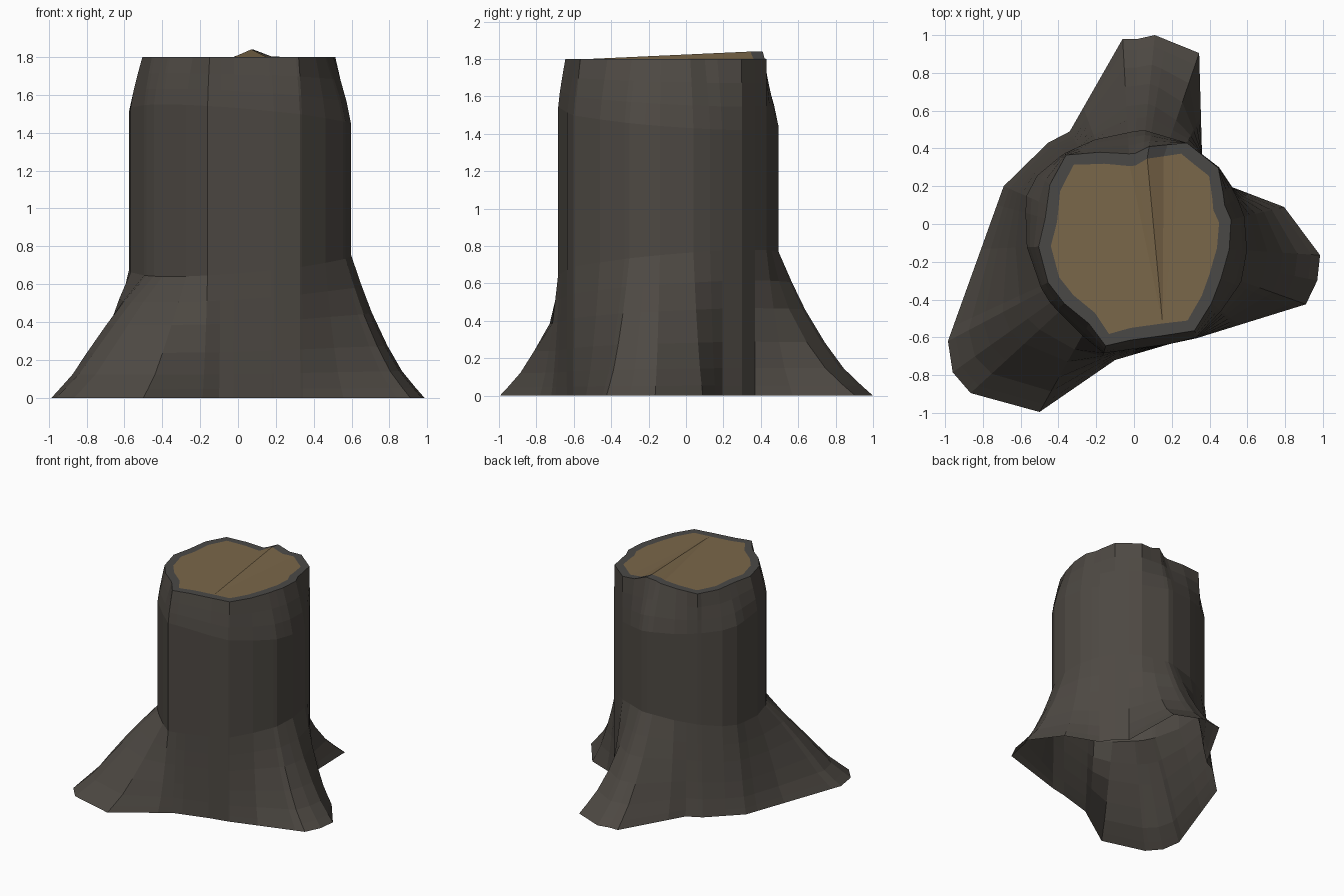
import bpy, bmesh, math

if "Cube" in bpy.data.objects:
    bpy.data.objects.remove(bpy.data.objects["Cube"])

CX, CY = 0.0, -0.1   # trunk axis

# Outlines seen from above: ground, trunk and cut top
BASE = [(.36, .37), (.345, .905), (.11, 1), (.02, .98), (-.06, .98), (-.34, .49), (-.455, .43),
        (-.69, .2), (-.985, -.62), (-.96, -.785), (-.865, -.895), (-.5, -.995), (-.1, -.72),
        (.19, -.635), (.33, -.605), (.91, -.425), (.97, -.3), (.985, -.165), (.795, .09),
        (.52, .195), (.45, .3)]
TRUNK = [(.605, -.1), (.58, .07), (.52, .19), (.45, .3), (.36, .37), (.28, .43), (.045, .5),
         (-.2, .45), (-.36, .38), (-.5, .28), (-.57, .15), (-.58, -.05), (-.55, -.22),
         (-.46, -.4), (-.34, -.53), (-.17, -.685), (.19, -.635), (.33, -.6), (.5, -.42), (.57, -.3)]
TOP = [(.505, -.13), (.515, .02), (.48, .1), (.455, .29), (.28, .43), (.08, .41), (0, .37),
       (-.18, .38), (-.36, .365), (-.445, .21), (-.47, .03), (-.505, -.12), (-.455, -.31),
       (-.37, -.42), (-.235, -.53), (-.15, -.645), (-.02, -.615), (.16, -.59), (.32, -.565),
       (.41, -.42), (.46, -.29)]


def angle(p):
    return math.atan2(p[1] - CY, p[0] - CX) % math.tau


def radius(poly, a):
    """Distance from the axis to the outline in direction a."""
    dx, dy = math.cos(a), math.sin(a)
    best = 0
    for p, q in zip(poly, poly[1:] + poly[:1]):
        px, py, ex, ey = p[0] - CX, p[1] - CY, q[0] - p[0], q[1] - p[1]
        den = dx * ey - dy * ex
        if abs(den) > 1e-9:
            r = (px * ey - py * ex) / den
            s = (px * dy - py * dx) / den
            if -1e-6 <= s <= 1 + 1e-6:
                best = max(best, r)
    return best


def material(name, rgb):
    m = bpy.data.materials.new(name)
    m.diffuse_color = (*rgb, 1)
    m.use_nodes = True
    m.node_tree.nodes["Principled BSDF"].inputs["Base Color"].default_value = m.diffuse_color
    return m


def make(name, bm, mat):
    me = bpy.data.meshes.new(name)
    bm.normal_update()
    bm.to_mesh(me)
    bm.free()
    me.materials.append(mat)
    ob = bpy.data.objects.new(name, me)
    bpy.context.collection.objects.link(ob)


# One column of vertices for every outline corner, base corners first
cols = []
for a in [angle(p) for p in BASE + TOP]:
    if all(abs(a - b) > 0.02 for b in cols):
        cols.append(a)
cols.sort()
N = len(cols)


def point(a, r, z):
    return (CX + r * math.cos(a), CY + r * math.sin(a), z)


def lift(a, r):
    """Small raised splinter at the back of the cut."""
    x, y, _ = point(a, r, 0)
    return .04 * max(0, 1 - abs(x - .08) / .105) if y > 0 else 0


def flare(a, u, f):
    """Root spread at height u: fuller on the left root, creased on the back root."""
    full = .65 * max(0, math.cos(a - math.radians(190))) ** 2
    crease = .3 * math.exp(-((a - math.radians(71)) / .1) ** 2)
    return f + (full - crease) * u * (1 - u)


def loft(bm, rings):
    rows = [[bm.verts.new(p) for p in ring] for ring in rings]
    for lo, hi in zip(rows, rows[1:]):
        for i in range(N):
            j = (i + 1) % N
            bm.faces.new((lo[i], lo[j], hi[j], hi[i]))


base = [radius(BASE, a) for a in cols]
trunk = [min(radius(TRUNK, a), b) for a, b in zip(cols, base)]
top = [radius(TOP, a) for a in cols]

# Bark: root flare, straight trunk, taper to the cut
rings = []
for u, f in ((0, 1), (.07, .88), (.19, .69), (.37, .49), (.6, .28), (.79, .14), (1, 0)):
    rings.append([point(a, t + (b - t) * flare(a, u, f), u * (.71 + .07 * math.cos(a - .87)))
                  for a, b, t in zip(cols, base, trunk)])
for s, f in ((0, 0), (.33, .25), (.66, .6), (1, 1)):
    ring = []
    for a, t, c in zip(cols, trunk, top):
        start = 1.485 - .065 * math.cos(a - .785)
        z = start + (1.8 - start) * s + (lift(a, c) if f == 1 else 0)
        ring.append(point(a, t + (c - t) * f, z))
    rings.append(ring)
bm = bmesh.new()
loft(bm, rings)
make("bark_trunk_and_roots", bm, material("dark bark", (.075, .066, .056)))

# Bark rim around the cut
inner = [point(a, c - .065, 1.8 + lift(a, c)) for a, c in zip(cols, top)]
bm = bmesh.new()
loft(bm, [rings[-1], inner])
make("bark_rim", bm, material("grey rim", (.068, .066, .062)))

# Cut wood: two flat halves and a narrow fold up to the splinter
bm = bmesh.new()
v = [bm.verts.new(p) for p in inner]
up = [i for i in range(N) if inner[i][2] > 1.8001]
a, b = up[0] - 1, up[-1] + 1
f = min(range(N), key=lambda i: abs(cols[i] - angle((.17, -.59))))
for i in range(a, b):
    bm.faces.new((v[f], v[i], v[i + 1]))
bm.faces.new([v[i % N] for i in range(f, N + a + 1)])
bm.faces.new([v[i] for i in range(b, f + 1)])
make("cut_wood", bm, material("brown wood", (.195, .135, .067)))
